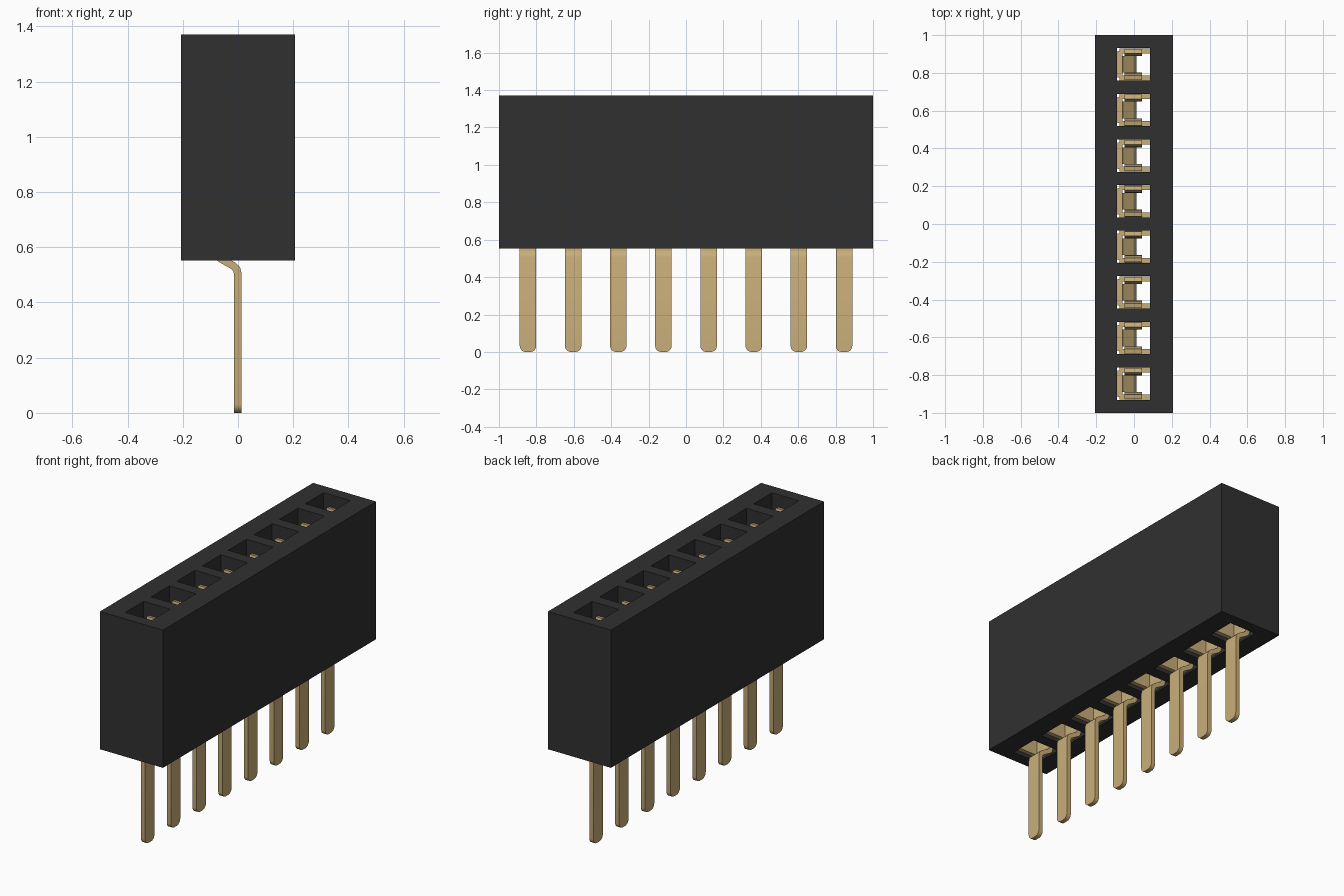
import bpy, bmesh, math
from mathutils import Vector

if "Cube" in bpy.data.objects:
    bpy.data.objects.remove(bpy.data.objects["Cube"], do_unlink=True)

COUNT, PITCH = 8, 0.2414
HALF_X, HALF_Y = 0.207, 1.0
Z_LOW, Z_HIGH = 0.552, 1.37
HOLE_X, HOLE_Y = (-0.089, 0.086), 0.086
CENTRES = [(i - (COUNT - 1) / 2) * PITCH for i in range(COUNT)]


def material(name, rgb, roughness, metallic=0.0):
    m = bpy.data.materials.new(name)
    m.use_nodes = True
    m.diffuse_color = (*rgb, 1)
    b = m.node_tree.nodes["Principled BSDF"]
    b.inputs["Base Color"].default_value = (*rgb, 1)
    b.inputs["Roughness"].default_value = roughness
    return m


def mesh_from(bm, name, mat):
    bmesh.ops.recalc_face_normals(bm, faces=bm.faces)
    me = bpy.data.meshes.new(name)
    bm.to_mesh(me)
    bm.free()
    me.materials.append(mat)
    return me


def place(name, me, y=0.0):
    ob = bpy.data.objects.new(name, me)
    ob.location.y = y
    bpy.context.collection.objects.link(ob)
    return ob


def ribbon(bm, path, thick, lo, hi, axis):
    """Bent sheet: a 2D path (u, z) given thickness, spanning lo..hi along axis."""
    pts = [Vector(p) for p in path]
    left, right = [], []
    for i, p in enumerate(pts):
        a = (p - pts[i - 1]).normalized() if i else None
        b = (pts[i + 1] - p).normalized() if i < len(pts) - 1 else None
        d = ((a or b) + (b or a)).normalized()
        n = Vector((-d.y, d.x))
        scale = thick / 2 / d.dot(a or b)
        left.append(p + n * scale)
        right.append(p - n * scale)

    def make(p, w):
        return bm.verts.new((p.x, w, p.y) if axis == "y" else (w, p.x, p.y))

    rows = [[make(l, lo), make(r, lo), make(r, hi), make(l, hi)]
            for l, r in zip(left, right)]
    for a, b in zip(rows, rows[1:]):
        for k in range(4):
            bm.faces.new((a[k], a[(k + 1) % 4], b[(k + 1) % 4], b[k]))
    bm.faces.new(rows[0])
    bm.faces.new(rows[-1])
    return rows


black = material("black plastic", (0.03, 0.03, 0.03), 0.6)
gold = material("pale gold", (0.58, 0.42, 0.19), 0.4)

# Housing: a flat grid with the sockets left open, extruded upwards
bm = bmesh.new()
xs = [-HALF_X, *HOLE_X, HALF_X]
ys = [-HALF_Y] + [c + s * HOLE_Y for c in CENTRES for s in (-1, 1)] + [HALF_Y]
grid = [[bm.verts.new((x, y, Z_LOW)) for y in ys] for x in xs]
for i in range(len(xs) - 1):
    for j in range(len(ys) - 1):
        if i == 1 and j % 2 == 1:
            continue
        bm.faces.new((grid[i][j], grid[i + 1][j], grid[i + 1][j + 1], grid[i][j + 1]))
top = bmesh.ops.extrude_face_region(bm, geom=bm.faces[:], use_keep_orig=True)
for v in top["geom"]:
    if isinstance(v, bmesh.types.BMVert):
        v.co.z = Z_HIGH
place("housing", mesh_from(bm, "housing", black))

# Pin: flat blade that bends back under the socket, with a rounded tip
bm = bmesh.new()
rows = ribbon(bm, [(-0.001, 0), (-0.001, 0.505), (-0.005, 0.521), (-0.016, 0.532),
                   (-0.062, 0.558), (-0.071, 0.568), (-0.074, 0.585), (-0.074, 0.63)],
              0.027, -0.044, 0.044, "y")
tip = rows[0]
corners = [e for e in bm.edges
           if e.verts[0] in tip and e.verts[1] in tip
           and abs(e.verts[0].co.y - e.verts[1].co.y) < 1e-5]
bmesh.ops.bevel(bm, geom=corners, offset=0.032, segments=5, profile=0.5, affect="EDGES")
pin_mesh = mesh_from(bm, "pin", gold)

# Contact: back plate, two side walls and two sprung leaves
bm = bmesh.new()
ribbon(bm, [(-0.074, 0.585), (-0.074, 0.86)], 0.027, -0.07, 0.07, "y")
for s in (-1, 1):
    ribbon(bm, [(s * 0.072, 0.575), (s * 0.072, 0.86)], 0.026, -0.078, 0.084, "x")
    ribbon(bm, [(s * 0.072, 0.85), (s * 0.062, 1.0), (s * 0.056, 1.2),
                (s * 0.058, 1.24), (s * 0.070, 1.30)], 0.024, -0.05, 0.042, "x")
contact_mesh = mesh_from(bm, "contact", gold)

for n, y in enumerate(CENTRES, 1):
    place(f"pin_{n}", pin_mesh, y)
    place(f"contact_{n}", contact_mesh, y)

# Smooth the bends while keeping the sheet edges sharp
bpy.ops.object.select_all(action="DESELECT")
for name in ("pin_1", "contact_1"):
    ob = bpy.data.objects[name]
    ob.select_set(True)
    bpy.context.view_layer.objects.active = ob
bpy.ops.object.shade_smooth_by_angle(angle=math.radians(35))
bpy.ops.object.select_all(action="DESELECT")
